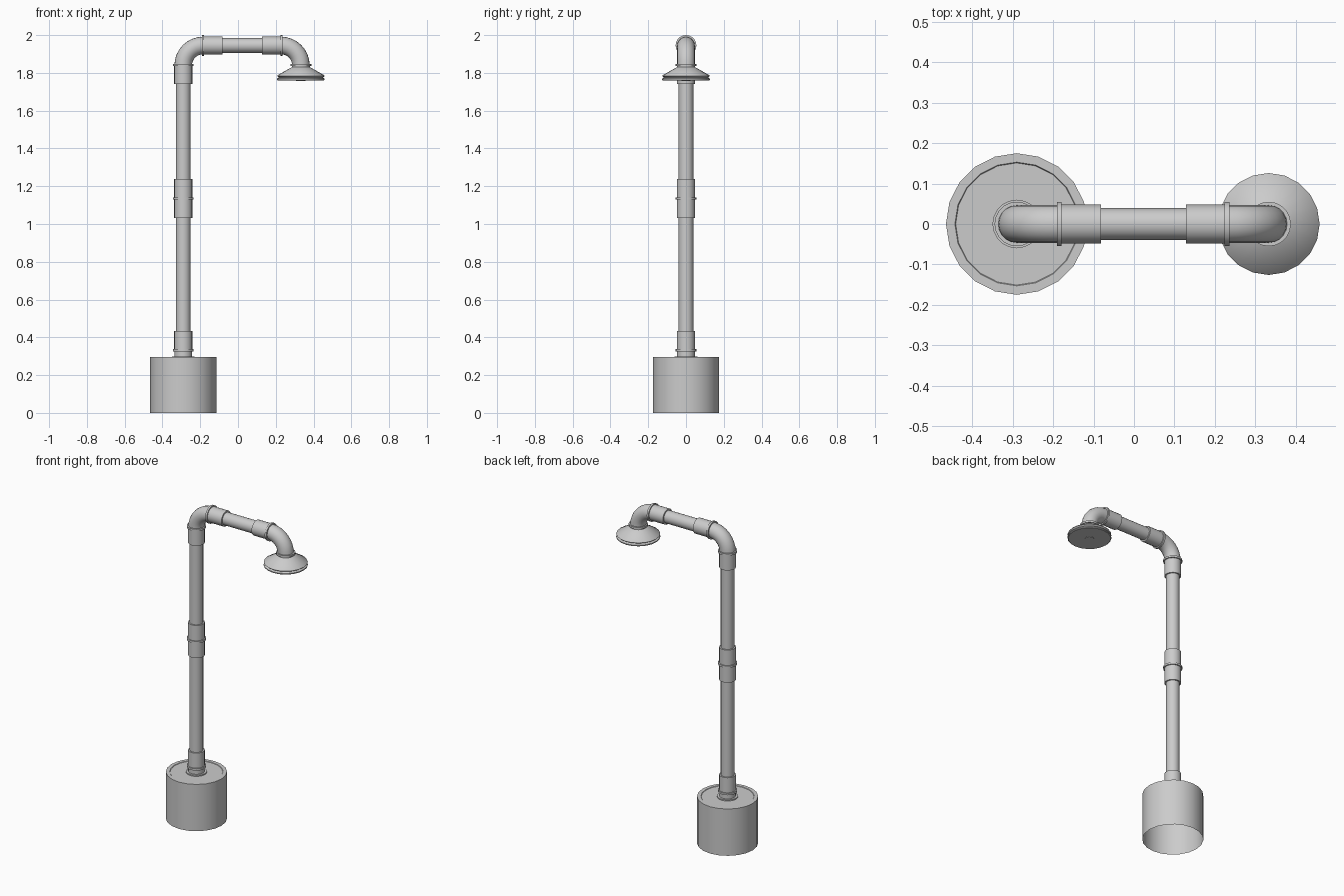
import bpy, math
from mathutils import Vector

if "Cube" in bpy.data.objects:
    bpy.data.objects.remove(bpy.data.objects["Cube"])

SIDES = 20
PX, LX, AZ = -0.29, 0.333, 1.945   # post x, lamp x, arm height
PIPE, SLEEVE, ELBOW, RING = 0.039, 0.048, 0.0465, 0.055


def finish(name, rings):
    """Skin a list of point rings; single-point rings become fans."""
    verts, faces, starts = [], [], []
    for r in rings:
        starts.append(len(verts))
        verts += r
    for k in range(len(rings) - 1):
        a, b = starts[k], starts[k + 1]
        for i in range(SIDES):
            j = (i + 1) % SIDES
            if len(rings[k]) == 1:
                faces.append((a, b + j, b + i))
            elif len(rings[k + 1]) == 1:
                faces.append((a + i, a + j, b))
            else:
                faces.append((a + i, a + j, b + j, b + i))
    me = bpy.data.meshes.new(name)
    me.from_pydata(verts, [], faces)
    ob = bpy.data.objects.new(name, me)
    bpy.context.collection.objects.link(ob)
    bpy.ops.object.select_all(action='DESELECT')
    ob.select_set(True)
    bpy.context.view_layer.objects.active = ob
    bpy.ops.object.shade_smooth_by_angle(angle=math.radians(35))
    return ob


def ring(center, u, v, r):
    if r == 0:
        return [center]
    return [center + r * (math.cos(t) * u + math.sin(t) * v)
            for t in (2 * math.pi * i / SIDES for i in range(SIDES))]


X, Y, Z = Vector((1, 0, 0)), Vector((0, 1, 0)), Vector((0, 0, 1))


def lathe(name, profile, x=PX, along_x=False):
    """profile: (radius, position along the axis), listed in axis order."""
    if along_x:
        return finish(name, [ring(Vector((h, 0, AZ)), Y, Z, r) for r, h in profile])
    return finish(name, [ring(Vector((x, 0, h)), X, Y, r) for r, h in profile])


def sleeve(name, a, b, r=SLEEVE, **kw):
    lathe(name, [(PIPE - .002, a), (r, a), (r, b), (PIPE - .002, b)], **kw)


def elbow(name, x, side):
    """Quarter bend from vertical (at x) to horizontal; side=+1 bends to +x."""
    R = 0.105
    c = Vector((x + side * R, 0, AZ - R))
    rings = []
    for k in range(9):
        t = math.pi / 2 * k / 8
        out = Vector((-side * math.cos(t), 0, math.sin(t)))
        rings.append(ring(c + out * R, out, -side * Y, ELBOW))
    finish(name, rings)


# planter-like base, open below, with shallow recessed top
lathe("base", [(.175, 0), (.175, .295), (.153, .295), (.151, .292), (0, .292)])
lathe("base_collar", [(.06, .292), (.06, .299), (.047, .299), (.047, .328)])

# post and its couplings
lathe("post", [(PIPE, .30), (PIPE, 1.80)])
sleeve("lower_coupling", .325, .433)
sleeve("middle_coupling", 1.032, 1.238)
sleeve("upper_coupling", 1.74, 1.842)
for name, z in (("lower", .332), ("middle", 1.135), ("upper", 1.842)):
    sleeve(name + "_ring", z - .006, z + .006, RING)

# horizontal arm
lathe("arm", [(PIPE, -.12), (PIPE, .17)], along_x=True)
sleeve("arm_coupling_left", -.185, -.082, along_x=True)
sleeve("arm_coupling_right", .128, .23, along_x=True)
for name, x in (("left", -.185), ("right", .23)):
    sleeve("arm_ring_" + name, x - .006, x + .006, RING, along_x=True)

elbow("post_elbow", PX, 1)
elbow("lamp_elbow", LX, -1)

# lamp shade with grooved rim and small centre disc underneath
sleeve("lamp_ring", 1.836, 1.848, RING, x=LX)
lathe("lamp_shade", [(0, 1.757), (.025, 1.757), (.025, 1.76), (.122, 1.76),
                     (.126, 1.763), (.126, 1.769), (.117, 1.776), (.126, 1.783),
                     (.124, 1.787), (.058, 1.825), (.048, 1.83), (.048, 1.842)], x=LX)
